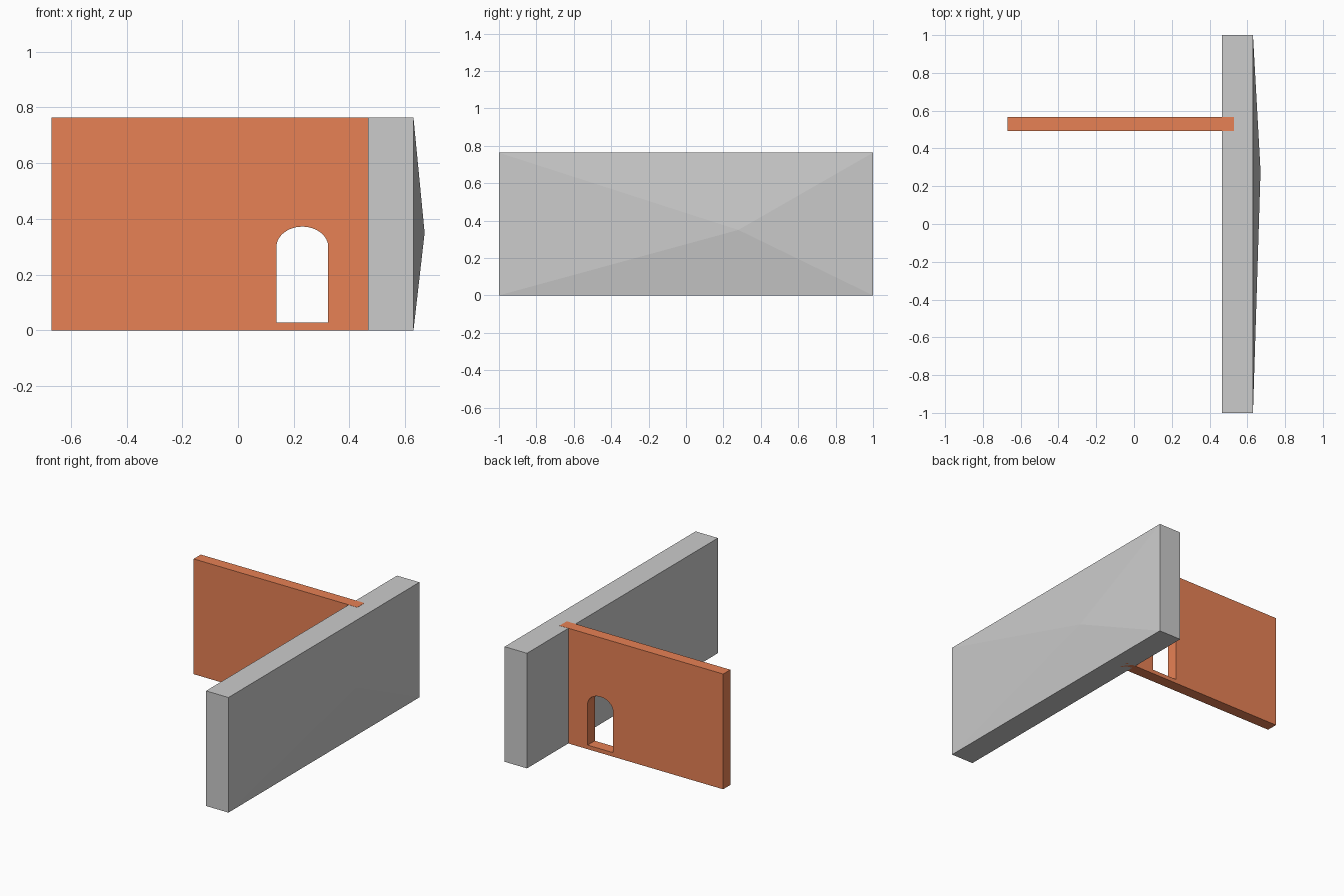
import bpy, bmesh, math

if "Cube" in bpy.data.objects:
    bpy.data.objects.remove(bpy.data.objects["Cube"])

HEIGHT = 0.763


def material(name, color):
    m = bpy.data.materials.new(name)
    m.diffuse_color = color
    m.use_nodes = True
    m.node_tree.nodes["Principled BSDF"].inputs["Base Color"].default_value = m.diffuse_color
    return m


def extruded_panel(name, outlines, y_mid, thickness):
    """Flat x-z outlines (later ones cut holes), extruded along y."""
    cu = bpy.data.curves.new(name + "_outline", 'CURVE')
    cu.dimensions = '2D'
    cu.fill_mode = 'BOTH'
    cu.extrude = thickness / 2
    for pts in outlines:
        sp = cu.splines.new('POLY')
        sp.points.add(len(pts) - 1)
        for p, (x, z) in zip(sp.points, pts):
            p.co = (x, z, 0, 1)
        sp.use_cyclic_u = True
    ob = bpy.data.objects.new(name, cu)
    bpy.context.collection.objects.link(ob)
    ob.rotation_euler.x = math.pi / 2
    ob.location.y = y_mid
    bpy.ops.object.select_all(action='DESELECT')
    ob.select_set(True)
    bpy.context.view_layer.objects.active = ob
    bpy.ops.object.convert(target='MESH')
    bpy.ops.object.transform_apply(location=True, rotation=True, scale=True)
    ob = bpy.context.object
    ob.name = name
    bpy.ops.object.shade_smooth_by_angle(angle=math.radians(30))
    return ob


# Thin partition wall with an arched doorway
door_x, half_w, sill, spring, rise = 0.231, 0.093, 0.027, 0.299, 0.073
wall = [(-0.67, 0), (0.53, 0), (0.53, HEIGHT + 0.001), (-0.67, HEIGHT + 0.001)]
door = [(door_x - half_w, sill), (door_x + half_w, sill)]
door += [(door_x + half_w * math.cos(a), spring + rise * math.sin(a))
         for a in (math.pi * i / 24 for i in range(25))]
partition = extruded_panel("partition_wall", [wall, door], 0.53, 0.075)
partition.data.materials.append(material("orange", (0.80, 0.22, 0.09, 1)))

# Thick wall: a box whose outer face rises to a shallow off-centre point
bm = bmesh.new()
bmesh.ops.create_cube(bm, size=1)
for v in bm.verts:
    v.co = (0.548 + v.co.x * 0.164, v.co.y * 2, (v.co.z + 0.5) * HEIGHT)
bm.normal_update()
outer = max(bm.faces, key=lambda f: f.normal.x)
tip = bmesh.ops.poke(bm, faces=[outer])["verts"][0]
tip.co = (0.67, 0.28, 0.35)
mesh = bpy.data.meshes.new("thick_wall")
bm.to_mesh(mesh)
bm.free()
bpy.context.collection.objects.link(bpy.data.objects.new("thick_wall", mesh))
